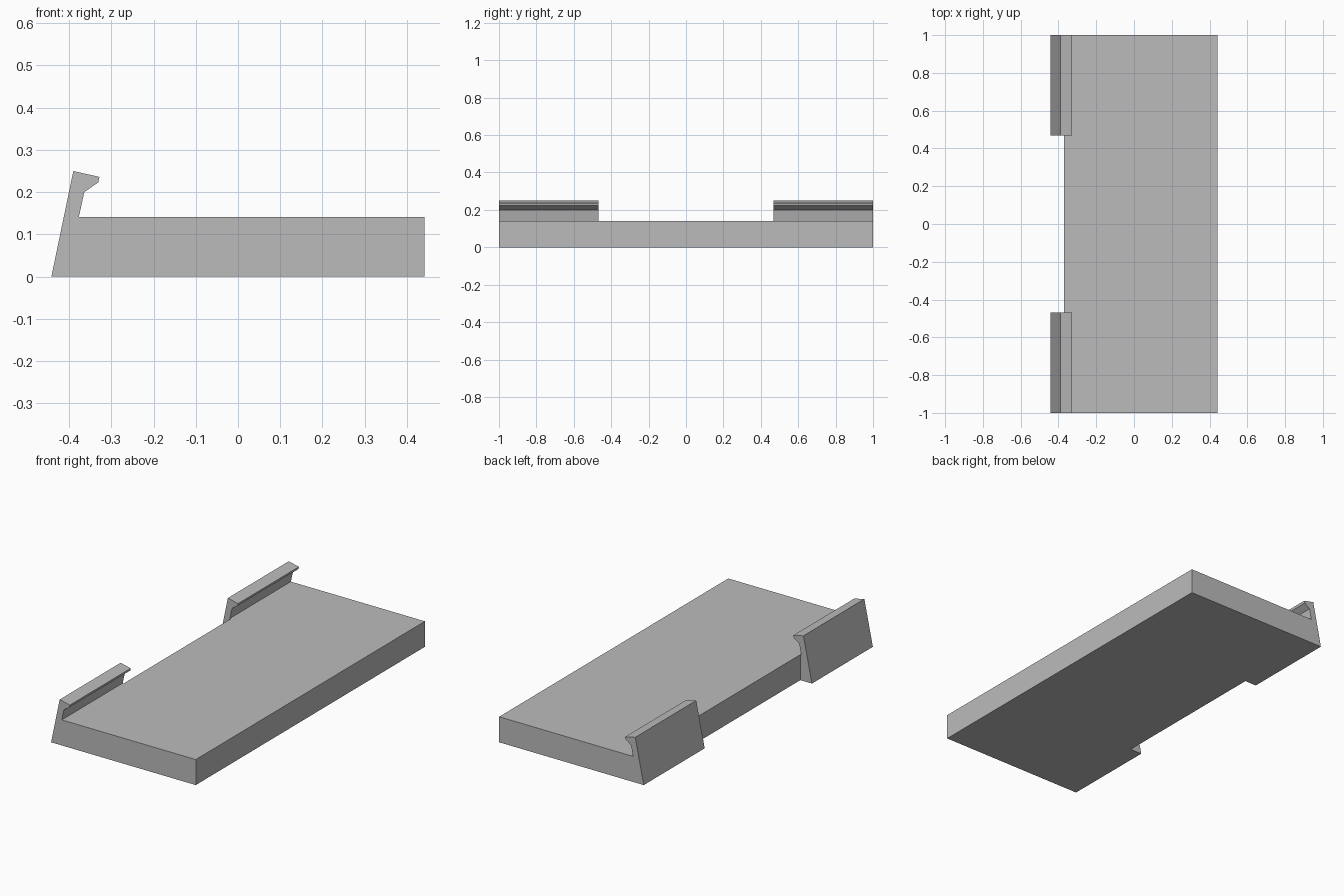
import bpy
import bmesh

cube = bpy.data.objects.get("Cube")
if cube:
    bpy.data.objects.remove(cube, do_unlink=True)

GREY = (0.5, 0.5, 0.5, 1.0)
grey = bpy.data.materials.new("plain grey")
grey.use_nodes = True
grey.diffuse_color = GREY
grey.node_tree.nodes["Principled BSDF"].inputs["Base Color"].default_value = GREY


def extrude_profile(name, points, y0, y1):
    """Extrude an (x, z) outline along y into a closed solid."""
    bm = bmesh.new()
    face = bm.faces.new([bm.verts.new((x, y0, z)) for x, z in points])
    extruded = bmesh.ops.extrude_face_region(bm, geom=[face])["geom"]
    verts = [v for v in extruded if isinstance(v, bmesh.types.BMVert)]
    bmesh.ops.translate(bm, verts=verts, vec=(0, y1 - y0, 0))
    bmesh.ops.recalc_face_normals(bm, faces=bm.faces)
    mesh = bpy.data.meshes.new(name)
    bm.to_mesh(mesh)
    bm.free()
    mesh.materials.append(grey)
    obj = bpy.data.objects.new(name, mesh)
    bpy.context.collection.objects.link(obj)
    return obj


# Flat plate with a hooked, leaning lip along its right edge
outline = [(-0.442, 0), (0.442, 0), (0.442, 0.141), (-0.377, 0.141),
           (-0.364, 0.2), (-0.331, 0.223), (-0.328, 0.236), (-0.39, 0.25)]
plate = extrude_profile("plate_with_hooked_clips", outline, -1, 1)

# Gap that divides the lip into a front and a back clip
gap = [(-0.6, -0.1), (-0.371, -0.1), (-0.371, 0.141), (-0.3, 0.141),
       (-0.3, 0.4), (-0.6, 0.4)]
cutter = extrude_profile("clip_gap_cutter", gap, -0.468, 0.468)
cutter.hide_render = True

cut = plate.modifiers.new("clip gap", 'BOOLEAN')
cut.operation = 'DIFFERENCE'
cut.solver = 'EXACT'
cut.object = cutter

# Bake the cut and drop the helper
bpy.context.view_layer.update()
evaluated = plate.evaluated_get(bpy.context.evaluated_depsgraph_get())
baked = bpy.data.meshes.new_from_object(evaluated)
plate.modifiers.clear()
plate.data = baked
bpy.data.objects.remove(cutter, do_unlink=True)
